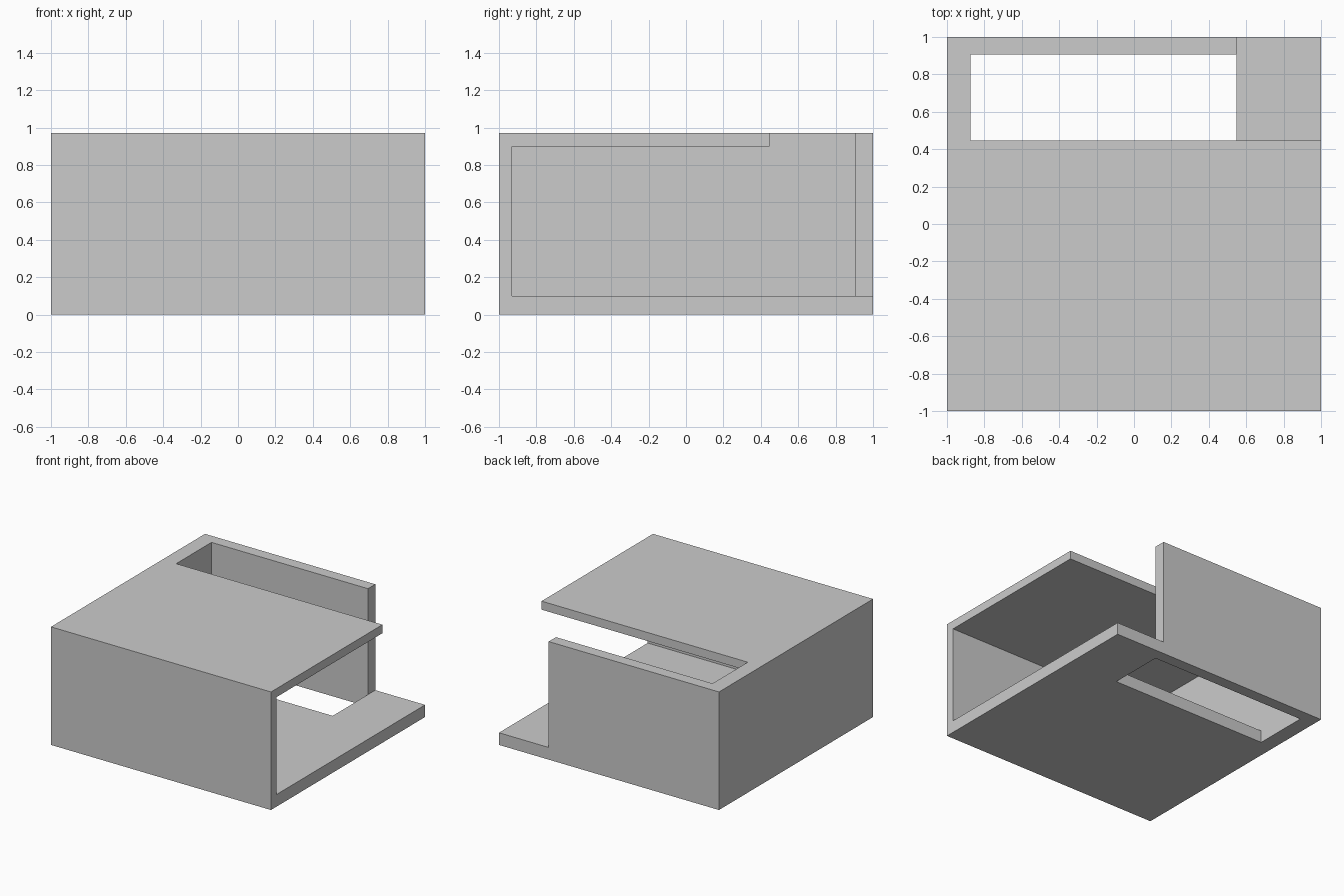
import bpy
import bmesh

if "Cube" in bpy.data.objects:
    bpy.data.objects.remove(bpy.data.objects["Cube"])


def prism(name, profile, x0, x1):
    """Extrude a (y, z) outline from x0 to x1."""
    bm = bmesh.new()
    face = bm.faces.new([bm.verts.new((x0, y, z)) for y, z in profile])
    ext = bmesh.ops.extrude_face_region(bm, geom=[face])
    verts = [v for v in ext["geom"] if isinstance(v, bmesh.types.BMVert)]
    bmesh.ops.translate(bm, verts=verts, vec=(x1 - x0, 0, 0))
    bmesh.ops.recalc_face_normals(bm, faces=bm.faces)
    mesh = bpy.data.meshes.new(name)
    bm.to_mesh(mesh)
    bm.free()
    obj = bpy.data.objects.new(name, mesh)
    bpy.context.collection.objects.link(obj)
    return obj


def rect(y0, y1, z0, z1):
    return [(y0, z0), (y1, z0), (y1, z1), (y0, z1)]


HEIGHT, FLOOR, CEILING = 0.97, 0.10, 0.90
LEFT, FRONT, BACK = -0.875, -0.93, 0.905     # inner wall faces
ROOF_END, WALL_END = 0.447, 0.548            # roof edge in y, back wall end in x

# Solid block that the rooms are carved from
shell = prism("house_shell", rect(-1, 1, 0, HEIGHT), -1, 1)

# Interior, open to the right side and through the roof at the back
interior = [(FRONT, FLOOR), (BACK, FLOOR), (BACK, 1.5),
            (ROOF_END, 1.5), (ROOF_END, CEILING), (FRONT, CEILING)]
cutters = [
    prism("interior_cutter", interior, LEFT, 1.5),
    # Missing right end of the back wall
    prism("back_wall_cutter", rect(0.7, 1.5, FLOOR, 1.5), WALL_END, 1.5),
    # Floor opening below the roof opening
    prism("floor_hole_cutter", rect(ROOF_END, BACK, -0.5, 0.5), LEFT, WALL_END),
]

# Carve and keep the result as one clean mesh
bpy.context.view_layer.objects.active = shell
for cutter in cutters:
    cutter.hide_render = True
    mod = shell.modifiers.new(cutter.name, "BOOLEAN")
    mod.operation = "DIFFERENCE"
    mod.solver = "EXACT"
    mod.object = cutter
    bpy.ops.object.modifier_apply(modifier=mod.name)
for cutter in cutters:
    bpy.data.objects.remove(cutter)
